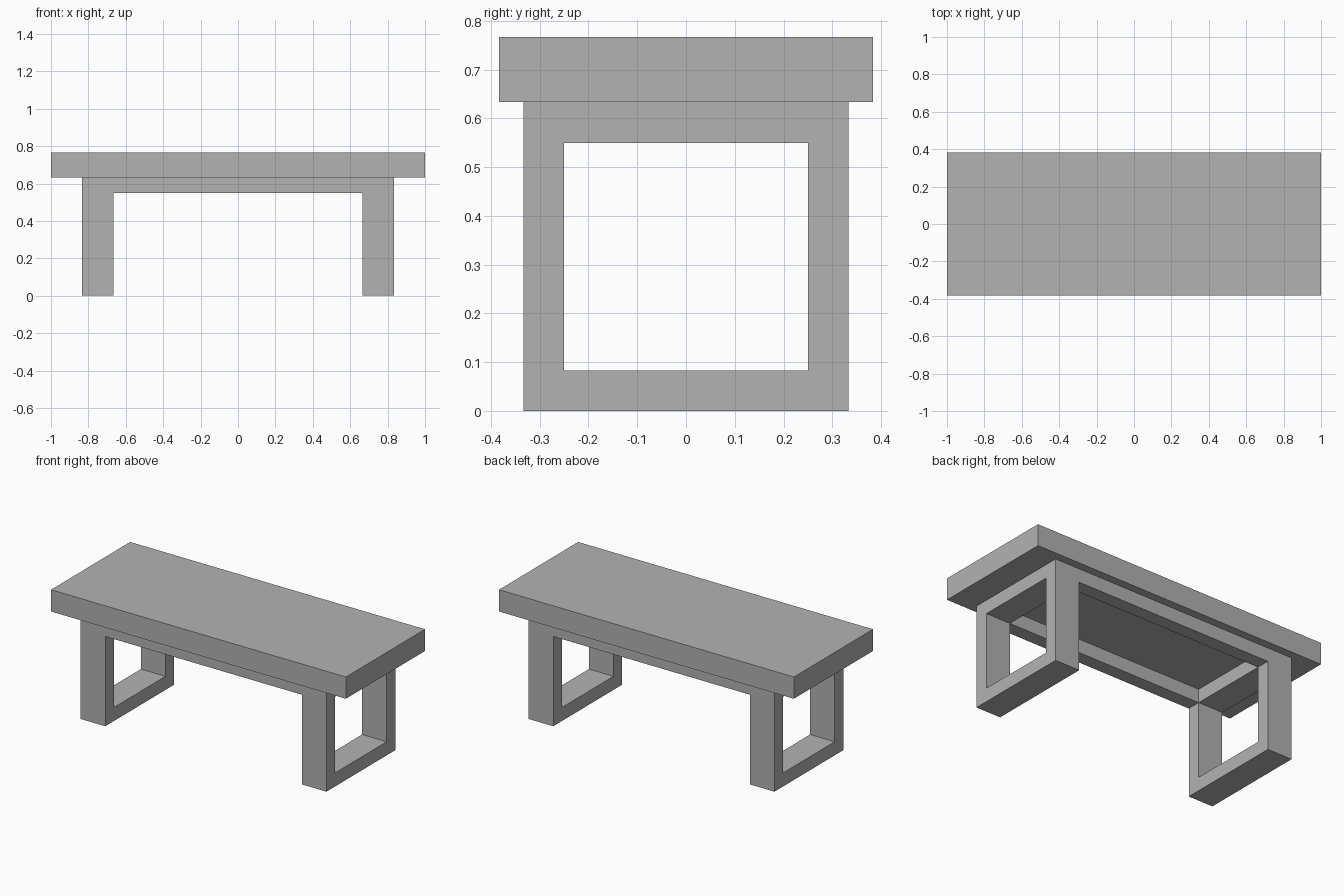
import bpy

if "Cube" in bpy.data.objects:
    bpy.data.objects.remove(bpy.data.objects["Cube"])

grey = bpy.data.materials.new("grey")
grey.diffuse_color = (0.448, 0.448, 0.448, 1)
grey.use_nodes = True
grey.node_tree.nodes["Principled BSDF"].inputs["Base Color"].default_value = grey.diffuse_color


def box(name, x, y, z0, z1):
    """Box centred on x and y, with half sizes x, y, from z0 to z1."""
    bpy.ops.mesh.primitive_cube_add(size=2)
    ob = bpy.context.object
    ob.name = name
    for v in ob.data.vertices:
        v.co = (v.co.x * x, v.co.y * y, z1 if v.co.z > 0 else z0)
    ob.data.materials.append(grey)
    return ob


# Thick overhanging top
box("table_top", 1.0, 0.3833, 0.6333, 0.7667)

# Base: one block hollowed along each axis, leaving two closed
# leg frames joined by a front and a back rail
base = box("leg_frames_and_rails", 0.8333, 0.3333, 0.0, 0.6333)
cutters = [
    box("frame_opening_cutter", 1.2, 0.25, 0.0833, 0.55),
    box("front_opening_cutter", 0.6667, 0.6, -0.2, 0.55),
    box("inner_opening_cutter", 0.6667, 0.25, -0.3, 0.9),
]
for cutter in cutters:
    cutter.hide_render = True
    mod = base.modifiers.new(cutter.name, 'BOOLEAN')
    mod.operation = 'DIFFERENCE'
    mod.solver = 'EXACT'
    mod.object = cutter

bpy.context.view_layer.objects.active = base
for cutter in cutters:
    bpy.ops.object.modifier_apply(modifier=cutter.name)
    bpy.data.objects.remove(cutter)
